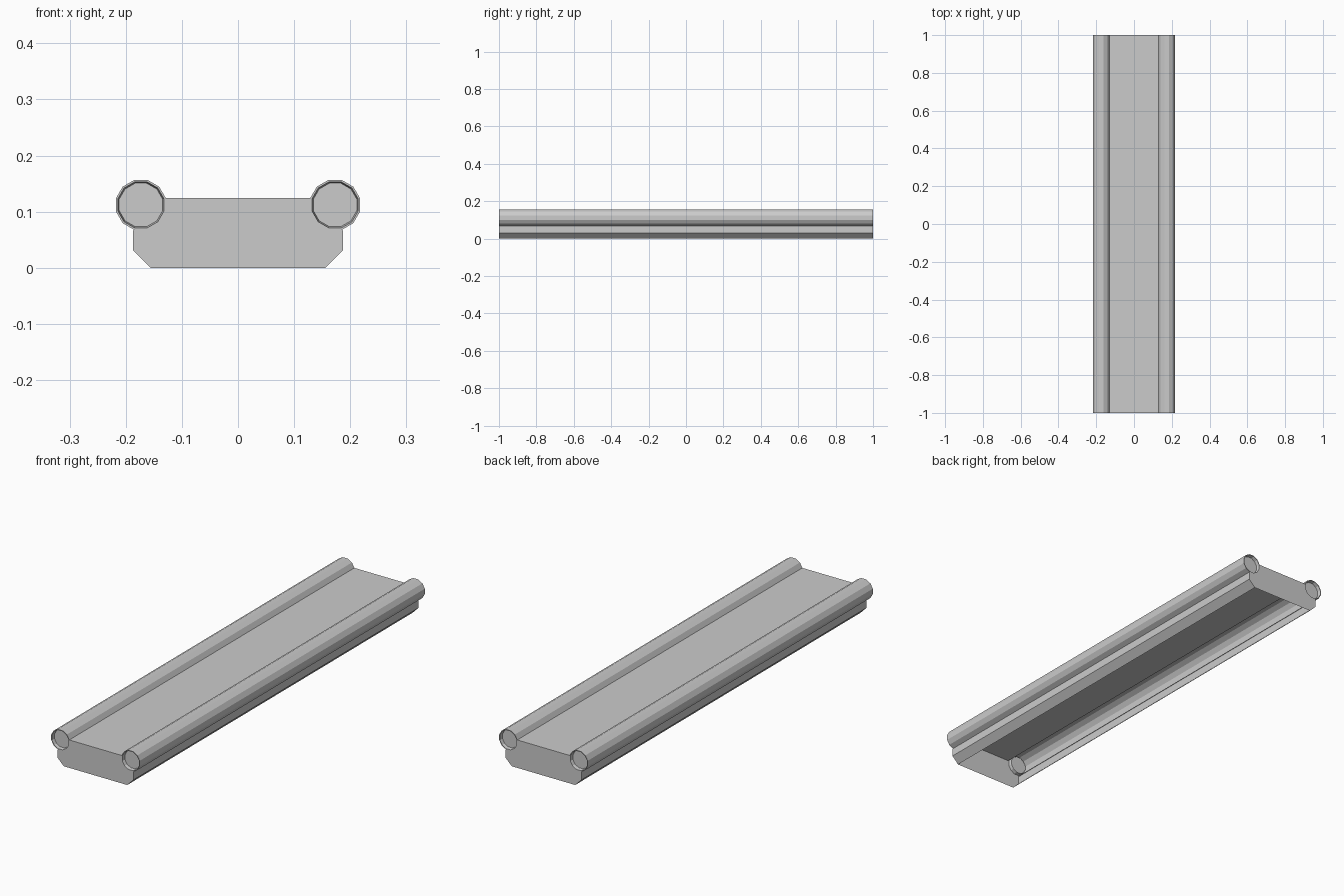
import bpy, bmesh
from math import cos, sin, radians

if "Cube" in bpy.data.objects:
    bpy.data.objects.remove(bpy.data.objects["Cube"])

HALF = 1.0                     # half length along y
CX, CZ, R = 0.173, 0.112, 0.046  # edge tube centre and radius
RECESS = 0.015


def ring(radius, start, stop, step=30):
    return [(CX + radius * cos(radians(a)), CZ + radius * sin(radians(a)))
            for a in range(start, stop, step)]


def mirrored(half):
    return half + [(-x, z) for x, z in reversed(half)]


def finish(name, bm, recalc=False):
    bmesh.ops.remove_doubles(bm, verts=bm.verts, dist=1e-5)
    if recalc:
        bmesh.ops.recalc_face_normals(bm, faces=bm.faces)
    me = bpy.data.meshes.new(name)
    bm.to_mesh(me)
    bm.free()
    ob = bpy.data.objects.new(name, me)
    bpy.context.collection.objects.link(ob)
    return ob


def loop(bm, pts, y, sx=1):
    return [bm.verts.new((sx * x, y, z)) for x, z in pts]


def bridge(bm, a, b, closed):
    n = len(a)
    for i in range(n if closed else n - 1):
        j = (i + 1) % n
        bm.faces.new((a[i], a[j], b[j], b[i]))


foot = [(0.156, 0.0), (0.187, 0.031)]

# Deck skin: open-bottomed profile running over both edge tubes
profile = mirrored(foot + [(0.187, 0.066)] + ring(R, -75, 166))
bm = bmesh.new()
bridge(bm, loop(bm, profile, -HALF), loop(bm, profile, HALF), False)
finish("deck_skin", bm)

# End plates, notched around the tubes
plate = mirrored(foot + [(0.187, 0.066)] + ring(R, 165, 286)[::-1])
for name, side in (("front", -1), ("back", 1)):
    bm = bmesh.new()
    face = bm.faces.new(loop(bm, plate, side * HALF))
    face.normal_update()
    if face.normal.y * side < 0:
        face.normal_flip()
    finish(name + "_end_plate", bm)

    # Recessed tube ends: flat rim, tapered wall, inner disc
    for hand, sx in (("left", -1), ("right", 1)):
        bm = bmesh.new()
        loops = [loop(bm, ring(r, 15, 375), side * y, sx)
                 for r, y in ((R, HALF), (0.0425, HALF), (0.040, HALF - RECESS))]
        bridge(bm, loops[0], loops[1], True)
        bridge(bm, loops[1], loops[2], True)
        disc = bm.faces.new(loops[2])
        bmesh.ops.recalc_face_normals(bm, faces=bm.faces)
        disc.normal_update()
        if disc.normal.y * side < 0:
            bmesh.ops.reverse_faces(bm, faces=bm.faces)
        finish(f"{name}_{hand}_tube_end", bm)
